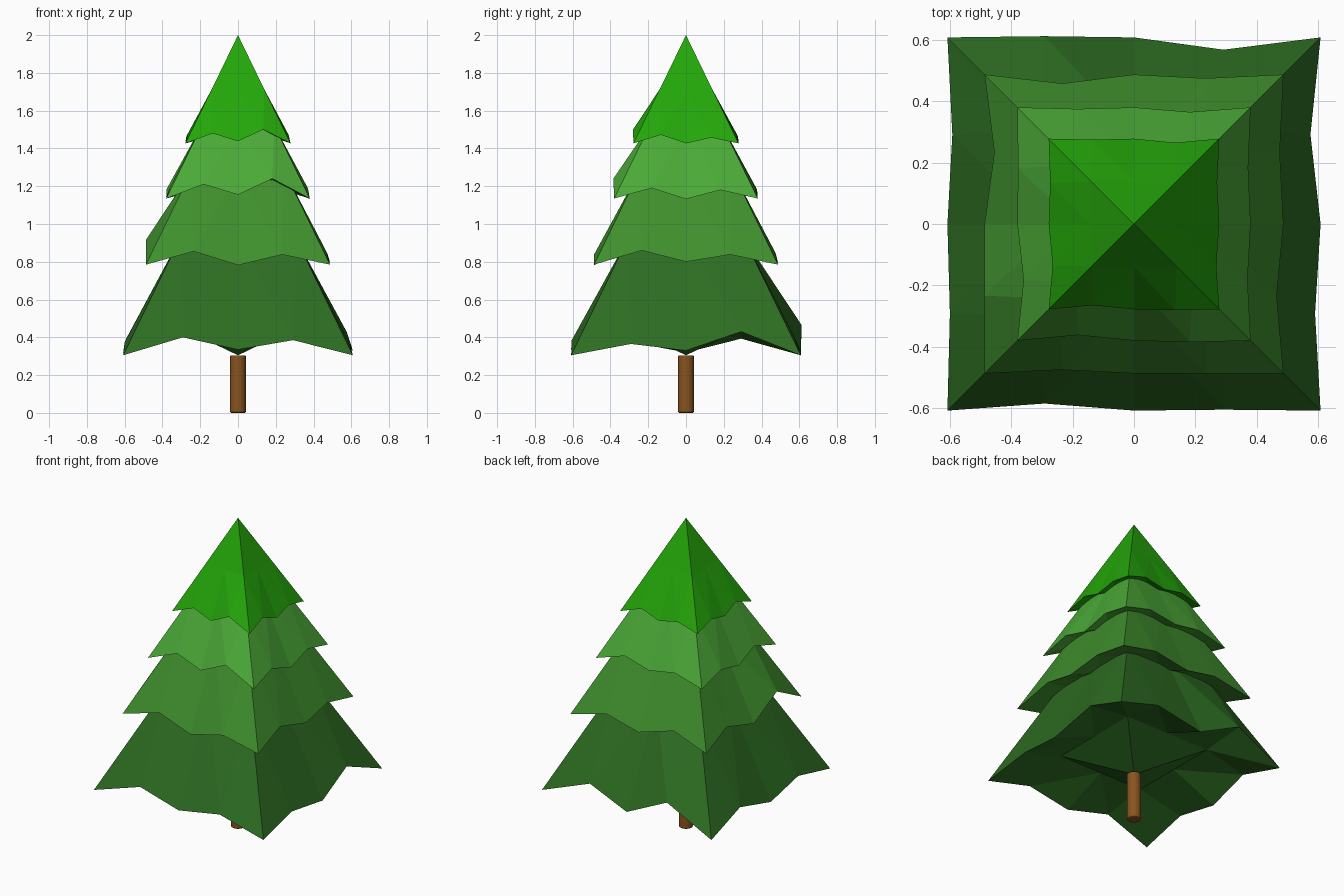
import bpy, bmesh, math

if "Cube" in bpy.data.objects:
    bpy.data.objects.remove(bpy.data.objects["Cube"])


def material(name, srgb):
    m = bpy.data.materials.new(name)
    lin = [((c / 255 + 0.055) / 1.055) ** 2.4 if c > 10 else c / 255 / 12.92 for c in srgb]
    m.diffuse_color = (*lin, 1)
    m.use_nodes = True
    m.node_tree.nodes["Principled BSDF"].inputs["Base Color"].default_value = m.diffuse_color
    return m


def side_point(side, along, out, z):
    """Point on one of four sides: 0 front, 1 right, 2 back, 3 left."""
    x, y = along, -out
    for _ in range(side):
        x, y = -y, x
    return (x, y, z)


def finish(bm, name, mat):
    bmesh.ops.recalc_face_normals(bm, faces=bm.faces)
    me = bpy.data.meshes.new(name)
    bm.to_mesh(me)
    bm.free()
    me.materials.append(mat)
    ob = bpy.data.objects.new(name, me)
    bpy.context.collection.objects.link(ob)
    return ob


def tier(name, mat, r, z0, apex, hem):
    """Square pyramid with a ragged hem and a faceted underside."""
    bm = bmesh.new()
    outer, ring = [], []
    for s, (o1, z1, zm, o2, z2) in enumerate(hem):
        pts = [(-r, r, z0), (-r * .48, o1, z1), (0, r, zm), (r * .48, o2, z2)]
        outer += [bm.verts.new(side_point(s, *p)) for p in pts]
        ring += [bm.verts.new(side_point(s, a * r / 2, r / 2, (z0 + apex) / 2))
                 for a in (-1, -.5, 0, .5)]
    top = bm.verts.new((0, 0, apex))
    for i in range(16):
        j = (i + 1) % 16
        # lower half of the slope, split so ridges run from raised hem points
        if i % 2:
            bm.faces.new((outer[i], outer[j], ring[j]))
            bm.faces.new((outer[i], ring[j], ring[i]))
        else:
            bm.faces.new((outer[i], outer[j], ring[i]))
            bm.faces.new((outer[j], ring[j], ring[i]))
        bm.faces.new((ring[i], ring[j], top))
    # underside: low centre, raised inner ring
    inner = []
    for s in range(4):
        inner += [bm.verts.new(side_point(s, a * r / 2, r / 2, z0 + r * .24)) for a in (-1, 0)]
    centre = bm.verts.new((0, 0, z0))
    for s in range(4):
        o, n = s * 4, s * 2
        a, b, c = inner[n], inner[n + 1], inner[(n + 2) % 8]
        bm.faces.new((outer[o], outer[o + 1], a))
        bm.faces.new((outer[o + 1], outer[o + 2], b))
        bm.faces.new((outer[o + 1], b, a))
        bm.faces.new((outer[o + 2], outer[o + 3], b))
        bm.faces.new((outer[o + 3], c, b))
        bm.faces.new((outer[o + 3], outer[(o + 4) % 16], c))
        bm.faces.new((a, b, centre))
        bm.faces.new((b, c, centre))
    finish(bm, name, mat)


# Foliage tiers; each hem row: out, z of first notch, z of middle, out, z of second notch
tier("bottom_branches", material("dark green", (45, 109, 34)), .608, .305, 1.555, [
    (.585, .40, .335, .605, .385), (.59, .365, .33, .575, .43),
    (.568, .415, .325, .612, .465), (.592, .393, .32, .60, .375)])
tier("lower_middle_branches", material("medium green", (63, 143, 45)), .487, .785, 1.785, [
    (.475, .855, .782, .487, .838), (.465, .86, .80, .475, .838),
    (.475, .845, .795, .458, .855), (.455, .855, .795, .488, .915)])
tier("upper_middle_branches", material("light green", (75, 169, 55)), .38, 1.135, 1.915, [
    (.362, 1.21, 1.155, .385, 1.24), (.37, 1.19, 1.132, .372, 1.18),
    (.365, 1.195, 1.155, .375, 1.185), (.378, 1.185, 1.145, .36, 1.195)])
tier("top_branches", material("bright green", (36, 166, 10)), .278, 1.427, 2.0, [
    (.265, 1.48, 1.438, .281, 1.50), (.268, 1.472, 1.427, .271, 1.457),
    (.265, 1.477, 1.438, .275, 1.465), (.273, 1.465, 1.438, .265, 1.477)])

# Trunk
bpy.ops.mesh.primitive_cylinder_add(vertices=16, radius=.042, depth=.305, location=(0, 0, .1525))
trunk = bpy.context.object
trunk.name = "trunk"
trunk.data.materials.append(material("brown", (137, 84, 31)))
bev = trunk.modifiers.new("soft_rim", 'BEVEL')
bev.width = .006
bev.segments = 2
bev.limit_method = 'ANGLE'
bev.angle_limit = math.radians(60)
bpy.ops.object.shade_smooth_by_angle()
